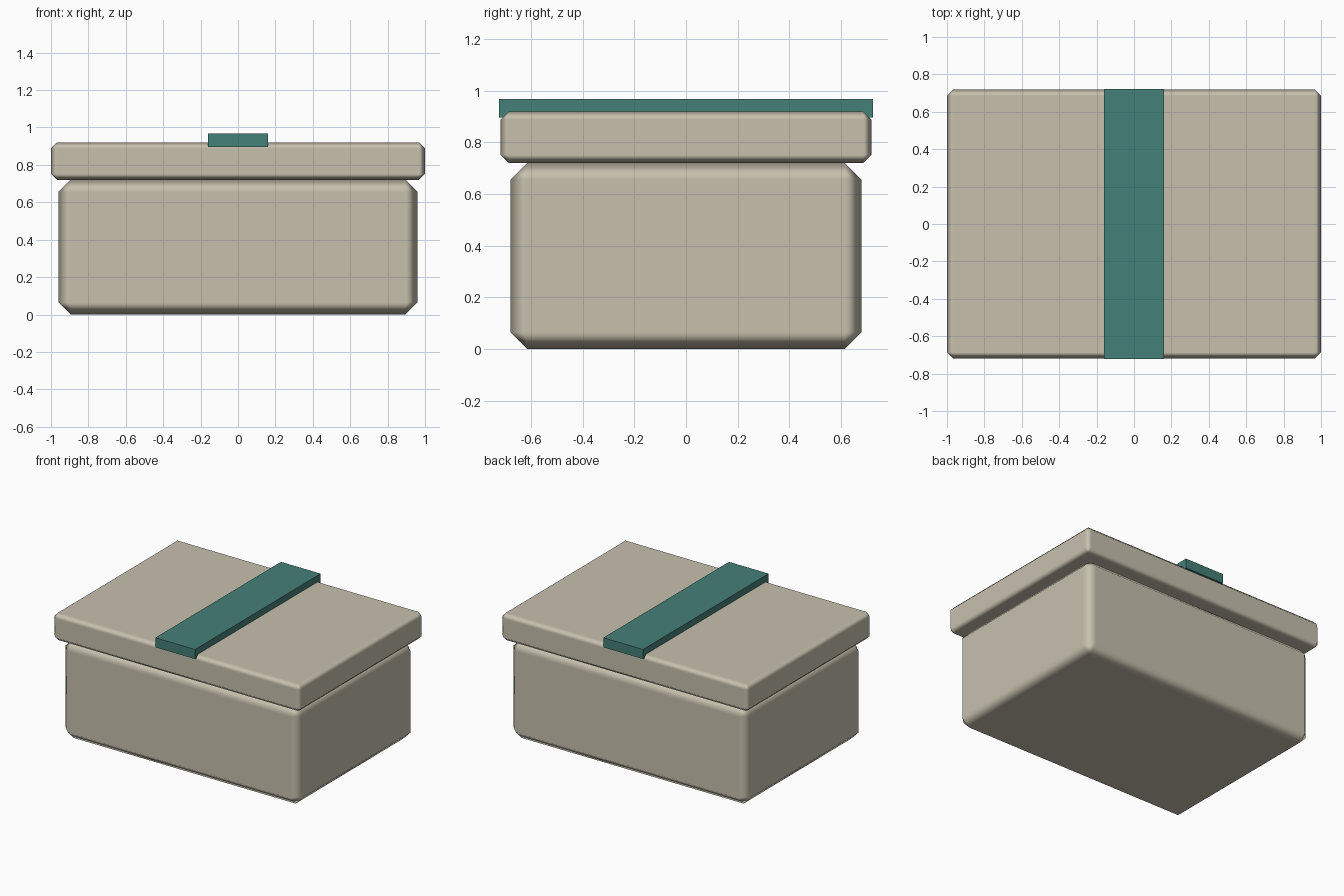
import bpy

default_cube = bpy.data.objects.get("Cube")
if default_cube:
    bpy.data.objects.remove(default_cube, do_unlink=True)


def make_material(name, colour):
    mat = bpy.data.materials.new(name)
    mat.use_nodes = True
    mat.diffuse_color = (*colour, 1)
    shader = next(n for n in mat.node_tree.nodes if n.type == 'BSDF_PRINCIPLED')
    shader.inputs["Base Color"].default_value = (*colour, 1)
    return mat


def make_box(name, width, depth, bottom, top, mat, chamfer=0):
    bpy.ops.mesh.primitive_cube_add(size=1, location=(0, 0, (bottom + top) / 2))
    box = bpy.context.object
    box.name = name
    box.scale = (width, depth, top - bottom)
    bpy.ops.object.transform_apply(location=False, rotation=False, scale=True)
    box.data.materials.append(mat)
    if chamfer:
        # Single chamfer, softly shaded while the large panels stay flat
        bpy.ops.object.shade_smooth()
        bevel = box.modifiers.new("Chamfer", 'BEVEL')
        bevel.width = chamfer
        bevel.segments = 1
        bevel.harden_normals = True
    return box


cream = make_material("warm cream", (0.57, 0.53, 0.42))
teal = make_material("dark teal", (0.06, 0.215, 0.19))

# Container body
make_box("box_body", 1.92, 1.36, 0, 0.72, cream, 0.065)
# Overhanging lid
make_box("lid", 2.0, 1.436, 0.72, 0.92, cream, 0.032)
# Strap across the lid, front to back
make_box("lid_strap", 0.32, 1.446, 0.897, 0.967, teal)
